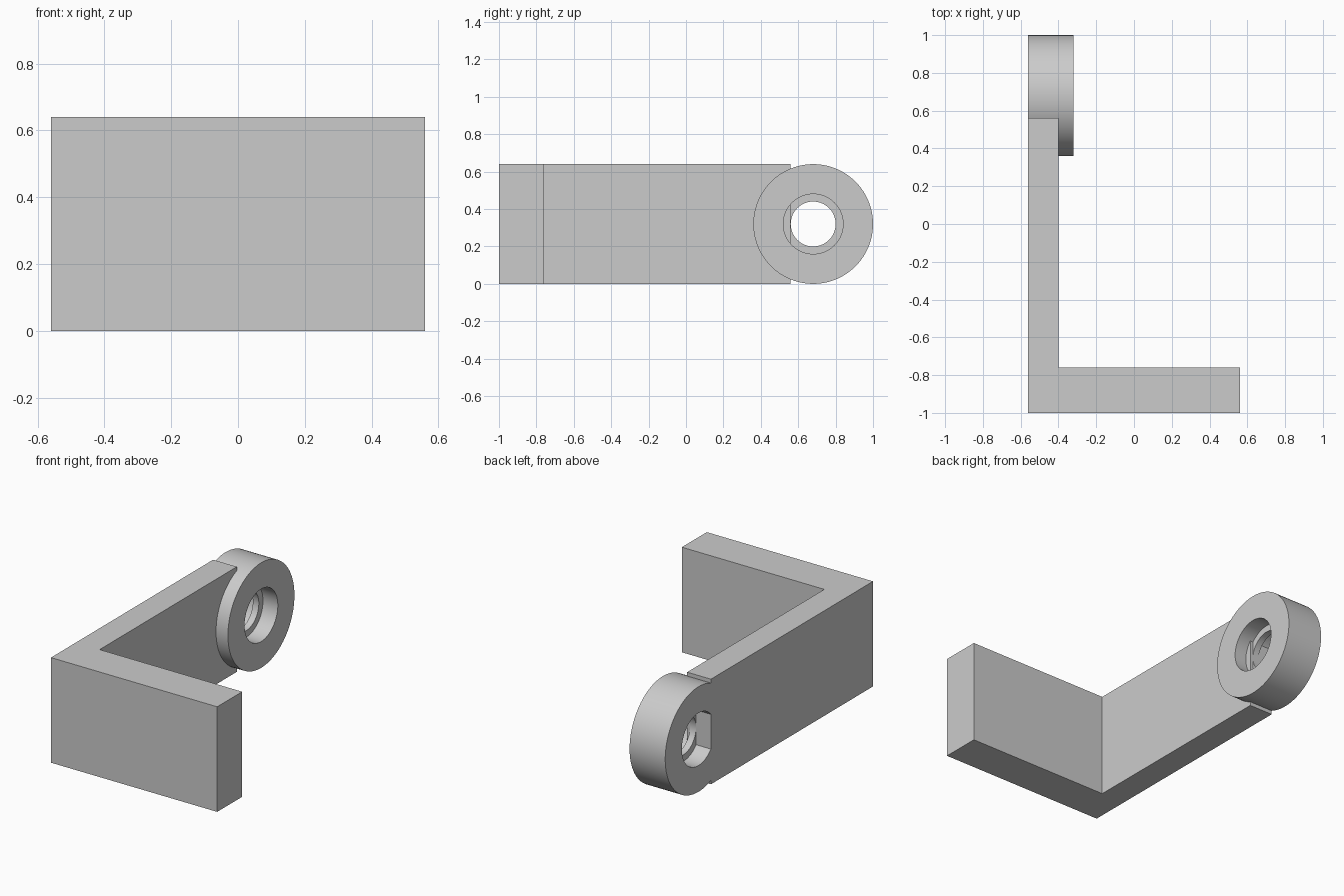
import bpy
import bmesh
import math
from mathutils import Matrix, Vector

if "Cube" in bpy.data.objects:
    bpy.data.objects.remove(bpy.data.objects["Cube"], do_unlink=True)

HEIGHT = 0.64
OUTER_X, INNER_X = -0.56, -0.40      # faces of the long arm
EYE_X = -0.32                        # inner face of the eye
EYE_CENTRE = Vector((0, 0.68, HEIGHT / 2))

grey = bpy.data.materials.new("light grey")
grey.use_nodes = True
colour = (0.6, 0.6, 0.6, 1)
grey.diffuse_color = colour
grey.node_tree.nodes["Principled BSDF"].inputs["Base Color"].default_value = colour


def make_object(name, bm):
    bmesh.ops.recalc_face_normals(bm, faces=bm.faces)
    mesh = bpy.data.meshes.new(name)
    bm.to_mesh(mesh)
    bm.free()
    mesh.materials.append(grey)
    obj = bpy.data.objects.new(name, mesh)
    bpy.context.collection.objects.link(obj)
    return obj


# L-shaped bracket: plan outline raised to full height
bm = bmesh.new()
outline = [(OUTER_X, -1), (0.56, -1), (0.56, -0.76),
           (INNER_X, -0.76), (INNER_X, 0.56), (OUTER_X, 0.56)]
base = bm.faces.new([bm.verts.new((x, y, 0)) for x, y in outline])
raised = bmesh.ops.extrude_face_region(bm, geom=[base])["geom"]
bmesh.ops.translate(bm, vec=(0, 0, HEIGHT),
                    verts=[v for v in raised if isinstance(v, bmesh.types.BMVert)])
make_object("bracket", bm)

# Round eye: (x, radius) profile with a thin lip in the bore, turned about x
R_OUT, R_BORE, R_LIP, RECESS = 0.32, 0.16, 0.12, 0.10
profile = [(OUTER_X, R_OUT), (OUTER_X, R_BORE),
           (OUTER_X + RECESS, R_BORE), (OUTER_X + RECESS, R_LIP),
           (EYE_X - RECESS, R_LIP), (EYE_X - RECESS, R_BORE),
           (EYE_X, R_BORE), (EYE_X, R_OUT)]
SIDES = 96
bm = bmesh.new()
rings = []
for i in range(SIDES):
    turn = Matrix.Rotation(math.tau * i / SIDES, 3, "X")
    rings.append([bm.verts.new(EYE_CENTRE + turn @ Vector((x, r, 0)))
                  for x, r in profile])
for i, ring in enumerate(rings):
    after = rings[(i + 1) % SIDES]
    for j in range(len(profile)):
        k = (j + 1) % len(profile)
        bm.faces.new((ring[j], ring[k], after[k], after[j]))
eye = make_object("mounting_eye", bm)

bpy.ops.object.select_all(action="DESELECT")
eye.select_set(True)
bpy.context.view_layer.objects.active = eye
bpy.ops.object.shade_smooth_by_angle(angle=math.radians(30))
